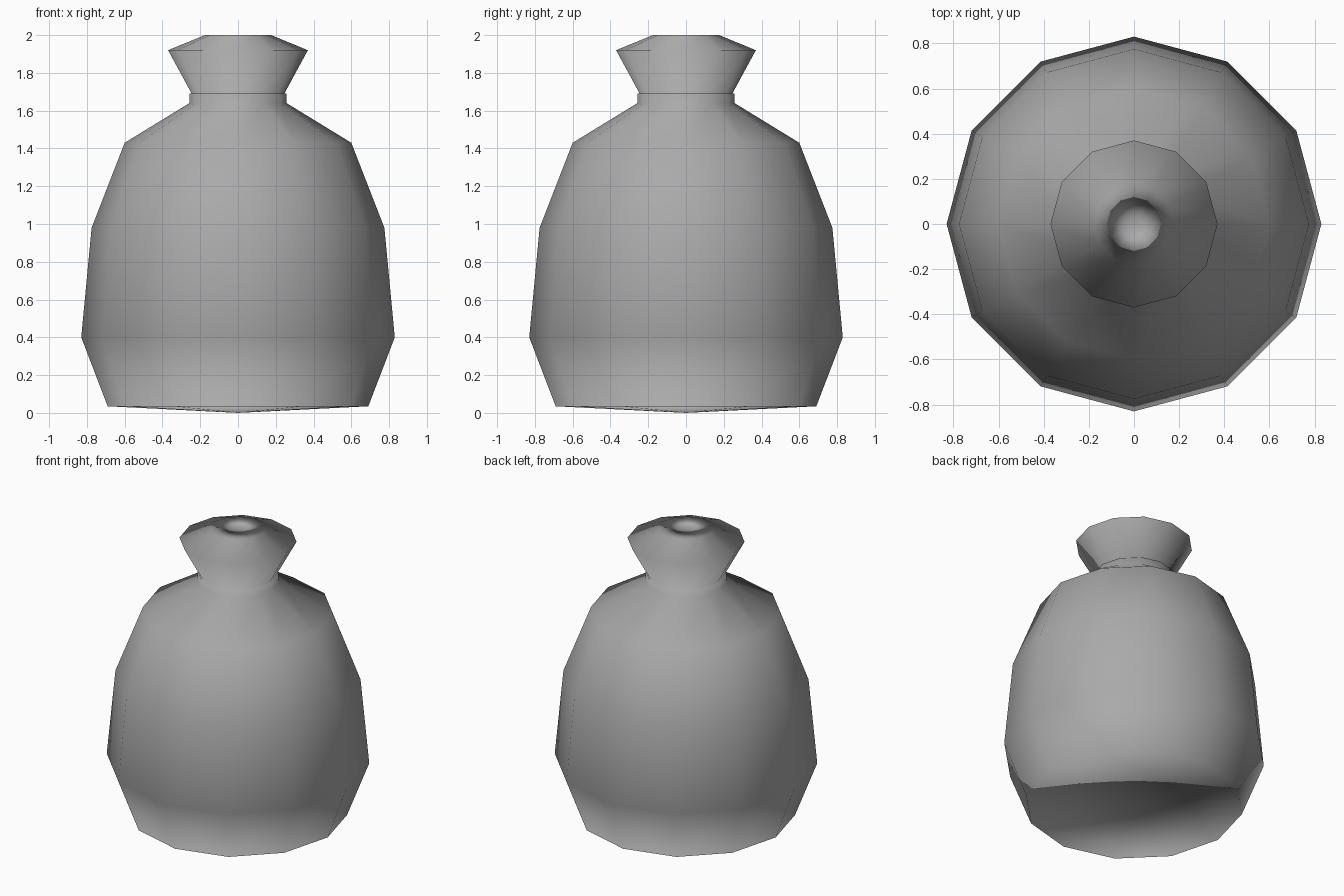
import bpy
import bmesh
from math import cos, sin, tau

SIDES = 12

cube = bpy.data.objects.get("Cube")
if cube:
    bpy.data.objects.remove(cube, do_unlink=True)


def make_material(name, value):
    mat = bpy.data.materials.new(name)
    mat.use_nodes = True
    color = (value, value, value, 1.0)
    mat.diffuse_color = color
    mat.node_tree.nodes["Principled BSDF"].inputs["Base Color"].default_value = color
    return mat


def add_ring(bm, radius, z):
    angles = [tau * i / SIDES for i in range(SIDES)]
    return [bm.verts.new((radius * cos(a), radius * sin(a), z)) for a in angles]


def add_cap(bm, ring, z, upward):
    # Fan of triangles meeting at one central point
    center = bm.verts.new((0, 0, z))
    for i, vert in enumerate(ring):
        after = ring[(i + 1) % SIDES]
        bm.faces.new((vert, after, center) if upward else (after, vert, center))


def lathe(name, profile, base_z, top_z, mat):
    bm = bmesh.new()
    rings = [add_ring(bm, r, z) for r, z in profile]
    for low, high in zip(rings, rings[1:]):
        for i in range(SIDES):
            j = (i + 1) % SIDES
            bm.faces.new((low[i], low[j], high[j], high[i]))
    # Both caps face the hollow inside of the pot
    add_cap(bm, rings[0], base_z, True)
    add_cap(bm, rings[-1], top_z, False)
    for face in bm.faces:
        face.smooth = True
    mesh = bpy.data.meshes.new(name)
    bm.to_mesh(mesh)
    bm.free()
    mesh.materials.append(mat)
    obj = bpy.data.objects.new(name, mesh)
    bpy.context.collection.objects.link(obj)
    return obj


# Foot, belly, shoulder, collar, flared neck and mouth
pot_profile = [
    (0.69, 0.035), (0.83, 0.40), (0.775, 0.98), (0.60, 1.43),
    (0.257, 1.64), (0.257, 1.69), (0.245, 1.69),
    (0.37, 1.92), (0.175, 2.0),
]
lathe("clay_pot", pot_profile, 0.0, 2.0, make_material("plain_grey", 0.4))
